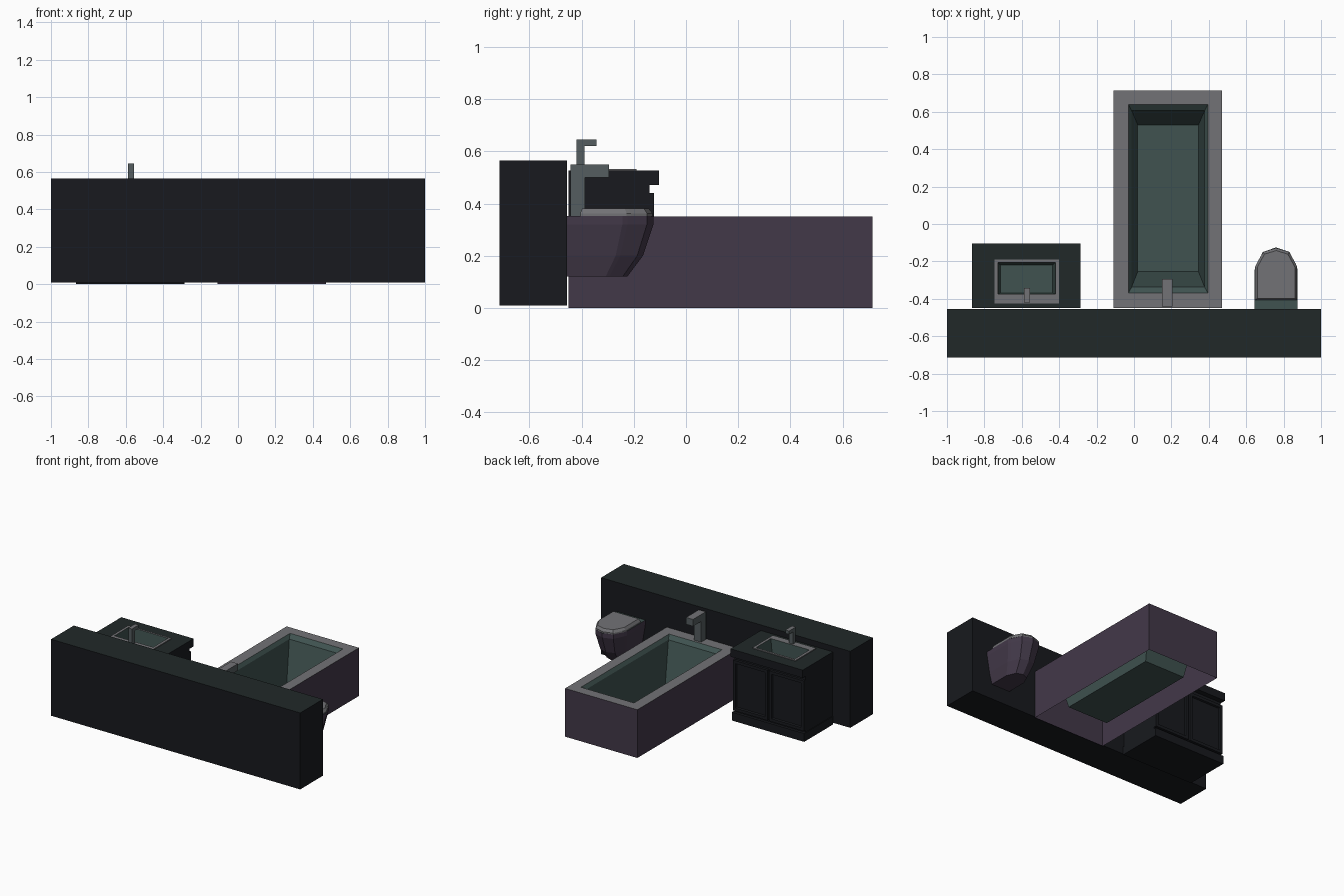
import bpy, bmesh

if "Cube" in bpy.data.objects:
    bpy.data.objects.remove(bpy.data.objects["Cube"])


def material(name, c):
    m = bpy.data.materials.new(name)
    m.diffuse_color = (c[0], c[1], c[2], 1)
    m.use_nodes = True
    m.node_tree.nodes["Principled BSDF"].inputs["Base Color"].default_value = m.diffuse_color
    return m


DARK = material("dark_panel", (0.009, 0.010, 0.013))
STONE = material("dark_stone", (0.015, 0.022, 0.022))
RIM = material("pale_grey", (0.17, 0.17, 0.18))
SHELL = material("plum_grey", (0.055, 0.04, 0.066))
BASIN = material("green_grey", (0.05, 0.085, 0.08))
METAL = material("faucet_grey", (0.09, 0.11, 0.115))


def finish(name, bm, mats):
    me = bpy.data.meshes.new(name)
    bm.to_mesh(me)
    bm.free()
    ob = bpy.data.objects.new(name, me)
    bpy.context.collection.objects.link(ob)
    for m in mats:
        me.materials.append(m)
    return ob


def rect(x0, x1, y0, y1, z):
    return [(x0, y0, z), (x1, y0, z), (x1, y1, z), (x0, y1, z)]


def loft(name, rings, mats, cap_first=False, cap_last=False, closed=False, bands=None):
    """Skin matching rings; bands gives each ring band (then the last cap) a material slot."""
    bm = bmesh.new()
    vs = [[bm.verts.new(p) for p in r] for r in rings]
    n = len(vs[0])
    pairs = list(zip(vs, vs[1:])) + ([(vs[-1], vs[0])] if closed else [])
    for k, (a, b) in enumerate(pairs):
        for i in range(n):
            j = (i + 1) % n
            f = bm.faces.new((a[i], a[j], b[j], b[i]))
            f.material_index = bands[k] if bands else 0
    if cap_first:
        bm.faces.new(vs[0][::-1])
    if cap_last:
        f = bm.faces.new(vs[-1])
        f.material_index = bands[-1] if bands else 0
    return finish(name, bm, mats)


def box(name, x0, x1, y0, y1, z0, z1, side, top):
    return loft(name, [rect(x0, x1, y0, y1, z0), rect(x0, x1, y0, y1, z1)],
                [side, top], True, True, bands=[0, 1])


def door(name, x0, x1, y0, y1, z0, z1, border, depth):
    """Cabinet door with a recessed panel on its +y face."""
    ob = box(name, x0, x1, y0, y1, z0, z1, DARK, DARK)
    bm = bmesh.new()
    bm.from_mesh(ob.data)
    bm.normal_update()
    front = [f for f in bm.faces if f.normal.y > 0.9]
    bmesh.ops.inset_region(bm, faces=front, thickness=border)
    bmesh.ops.inset_region(bm, faces=front, thickness=0.006, depth=-depth)
    bm.to_mesh(ob.data)
    bm.free()


def faucet(name, x, half, y0, y_col, y_tip, z0, z_spout, z1):
    """Square column and spout extruded from an L-shaped side profile."""
    prof = [(y0, z0), (y_col, z0), (y_col, z_spout), (y_tip, z_spout), (y_tip, z1), (y0, z1)]
    bm = bmesh.new()
    f = bm.faces.new([bm.verts.new((x - half, y, z)) for y, z in prof])
    ext = bmesh.ops.extrude_face_region(bm, geom=[f])
    for v in ext["geom"]:
        if isinstance(v, bmesh.types.BMVert):
            v.co.x += 2 * half
    bmesh.ops.recalc_face_normals(bm, faces=bm.faces)
    bm.normal_update()
    for f in bm.faces:
        f.material_index = int(f.normal.z > 0.9)
    finish(name, bm, [METAL, RIM])


# Low wall behind all fixtures
box("wall", -1, 1, -0.715, -0.455, 0.01, 0.565, DARK, STONE)

# Bathtub: open-bottomed shell with rim and sloped basin
loft("bathtub", [
    rect(-0.11, 0.47, -0.45, 0.715, 0.0),
    rect(-0.11, 0.47, -0.45, 0.715, 0.35),
    rect(-0.03, 0.395, -0.37, 0.64, 0.35),
    rect(-0.013, 0.378, -0.338, 0.607, 0.325),
    rect(0.02, 0.345, -0.255, 0.53, 0.04)],
    [SHELL, RIM, BASIN], cap_last=True, bands=[0, 1, 2, 2, 2])
faucet("bathtub_faucet", 0.178, 0.028, -0.442, -0.387, -0.295, 0.35, 0.50, 0.55)

# Vanity: plinth, open-topped body, doors
box("vanity_plinth", -0.865, -0.285, -0.45, -0.12, 0.0, 0.06, DARK, DARK)
loft("vanity_body", [rect(-0.86, -0.29, -0.45, -0.14, 0.055),
                     rect(-0.86, -0.29, -0.45, -0.14, 0.475)], [DARK], cap_first=True)
for side, x0, x1 in (("left", -0.86, -0.58), ("right", -0.57, -0.29)):
    door("vanity_door_" + side, x0, x1, -0.142, -0.122, 0.075, 0.44, 0.03, 0.012)

# Countertop with a hole for the sink
loft("countertop", [
    rect(-0.865, -0.285, -0.45, -0.103, 0.47),
    rect(-0.865, -0.285, -0.45, -0.103, 0.527),
    rect(-0.735, -0.41, -0.415, -0.2, 0.527),
    rect(-0.735, -0.41, -0.415, -0.2, 0.47)],
    [DARK, STONE], closed=True, bands=[0, 1, 0, 0])

# Sink with raised rim and basin
loft("sink", [
    rect(-0.747, -0.40, -0.425, -0.19, 0.525),
    rect(-0.747, -0.40, -0.425, -0.19, 0.533),
    rect(-0.728, -0.419, -0.375, -0.205, 0.533),
    rect(-0.715, -0.435, -0.37, -0.218, 0.40)],
    [RIM, BASIN], cap_last=True, bands=[0, 0, 1, 1])
faucet("sink_faucet", -0.572, 0.015, -0.42, -0.388, -0.343, 0.53, 0.62, 0.645)


# Wall-hung toilet: horseshoe outline, half mirrored about x = 0.76
def horseshoe(half, back, front, z):
    d = front - back
    pts = [(1, 0), (1, 0.64), (0.93, 0.7), (0.62, 0.925)]
    right = [(0.76 + half * u, back + d * v, z) for u, v in pts]
    left = [(1.52 - x, y, zz) for x, y, zz in reversed(right)]
    return right + [(0.76, front, z)] + left


loft("toilet_bowl", [
    horseshoe(0.075, -0.455, -0.225, 0.12),
    horseshoe(0.095, -0.455, -0.165, 0.20),
    horseshoe(0.115, -0.455, -0.125, 0.32),
    horseshoe(0.115, -0.455, -0.125, 0.352)],
    [SHELL, BASIN], True, True, bands=[0, 0, 0, 1])
loft("toilet_lid", [
    horseshoe(0.112, -0.405, -0.128, 0.352),
    horseshoe(0.112, -0.405, -0.128, 0.362),
    horseshoe(0.101, -0.398, -0.142, 0.38)], [RIM], True, True)
